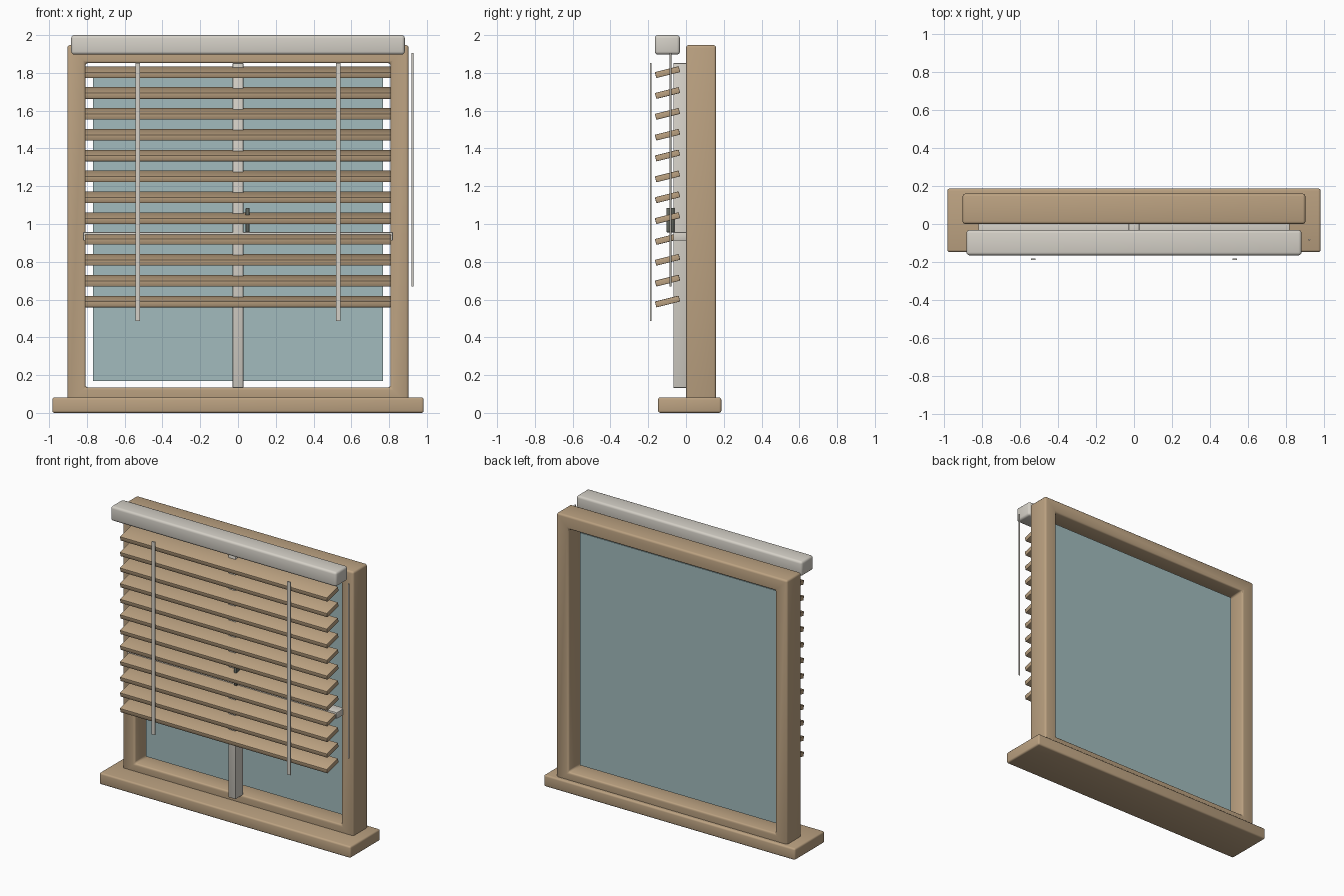
import bpy, bmesh, math

if "Cube" in bpy.data.objects:
    bpy.data.objects.remove(bpy.data.objects["Cube"])


def material(name, rgb):
    m = bpy.data.materials.new(name)
    m.diffuse_color = (*rgb, 1)
    m.use_nodes = True
    m.node_tree.nodes["Principled BSDF"].inputs["Base Color"].default_value = m.diffuse_color
    return m


WOOD = material("wood", (0.50, 0.36, 0.22))
WHITE = material("off_white", (0.66, 0.63, 0.57))
GLASS = material("glass", (0.36, 0.50, 0.51))
DARK = material("dark_metal", (0.12, 0.13, 0.11))


def finish(bm, name, mat, bevel=0.0, segments=3):
    bmesh.ops.recalc_face_normals(bm, faces=bm.faces)
    if bevel:
        sharp = [e for e in bm.edges if e.calc_face_angle(0) > 0.5]
        bmesh.ops.bevel(bm, geom=sharp, offset=bevel, segments=segments,
                        profile=0.5, affect='EDGES')
    me = bpy.data.meshes.new(name)
    bm.to_mesh(me)
    bm.free()
    me.materials.append(mat)
    ob = bpy.data.objects.new(name, me)
    bpy.context.collection.objects.link(ob)
    if bevel:
        bpy.context.view_layer.objects.active = ob
        ob.select_set(True)
        bpy.ops.object.shade_smooth_by_angle(angle=math.radians(35))
        ob.select_set(False)
    return ob


def box(name, x, y, z, mat, bevel=0.0, segments=3):
    """Box from (min, max) ranges; its origin is at its centre."""
    bm = bmesh.new()
    bmesh.ops.create_cube(bm, size=1)
    bmesh.ops.scale(bm, vec=[r[1] - r[0] for r in (x, y, z)], verts=bm.verts)
    ob = finish(bm, name, mat, bevel, segments)
    ob.location = [(r[0] + r[1]) / 2 for r in (x, y, z)]
    return ob


def ring(name, outer, inner, y, mat, bevel):
    """Rectangular frame from (half width, bottom, top) outlines."""
    bm = bmesh.new()
    loops = []
    for (w, lo, hi), depth in ((outer, y[0]), (outer, y[1]), (inner, y[1]), (inner, y[0])):
        loops.append([bm.verts.new((px, depth, pz))
                      for px, pz in ((-w, lo), (w, lo), (w, hi), (-w, hi))])
    for k in range(4):
        a, b = loops[k], loops[(k + 1) % 4]
        for i in range(4):
            j = (i + 1) % 4
            bm.faces.new((a[i], a[j], b[j], b[i]))
    # mitre edges are flat, so only true corners get rounded
    return finish(bm, name, mat, bevel)


# window surround
box("sill", (-0.983, 0.983), (-0.148, 0.187), (0, 0.082), WOOD, 0.012)
ring("window_frame", (0.903, 0.04, 1.947), (0.808, 0.135, 1.852), (0, 0.16), WOOD, 0.014)
box("glass_pane", (-0.767, 0.767), (0.07, 0.09), (0.17, 1.815), GLASS)

# glazing bars and latch
box("vertical_bar", (-0.028, 0.028), (-0.067, 0.02), (0.132, 1.852), WHITE, 0.004, 2)
box("horizontal_bar", (-0.82, 0.82), (-0.067, 0.02), (0.912, 0.957), WHITE, 0.004, 2)
box("latch", (0.041, 0.06), (-0.103, -0.062), (0.956, 1.086), DARK, 0.003, 2)

# blind: head rail and tilted slats
box("head_rail", (-0.883, 0.883), (-0.165, -0.032), (1.897, 2.0), WHITE, 0.016)
for i in range(12):
    z = 1.804 - i * 0.1104
    slat = box(f"slat_{i + 1}", (-0.81, 0.81), (-0.163, -0.033),
               (z - 0.016, z + 0.016), WOOD, 0.003, 2)
    slat.rotation_euler.x = math.radians(14)

# ladder tapes on both sides
for side, s in (("left", -1), ("right", 1)):
    box(f"{side}_tape", (s * 0.53 - 0.012, s * 0.53 + 0.012),
        (-0.19, -0.182), (0.487, 1.852), WHITE)

# tilt wand
bm = bmesh.new()
bmesh.ops.create_cone(bm, cap_ends=True, segments=12, radius1=0.005,
                      radius2=0.005, depth=1.235)
wand = finish(bm, "tilt_wand", WHITE)
wand.location = (0.924, -0.083, 1.287)
